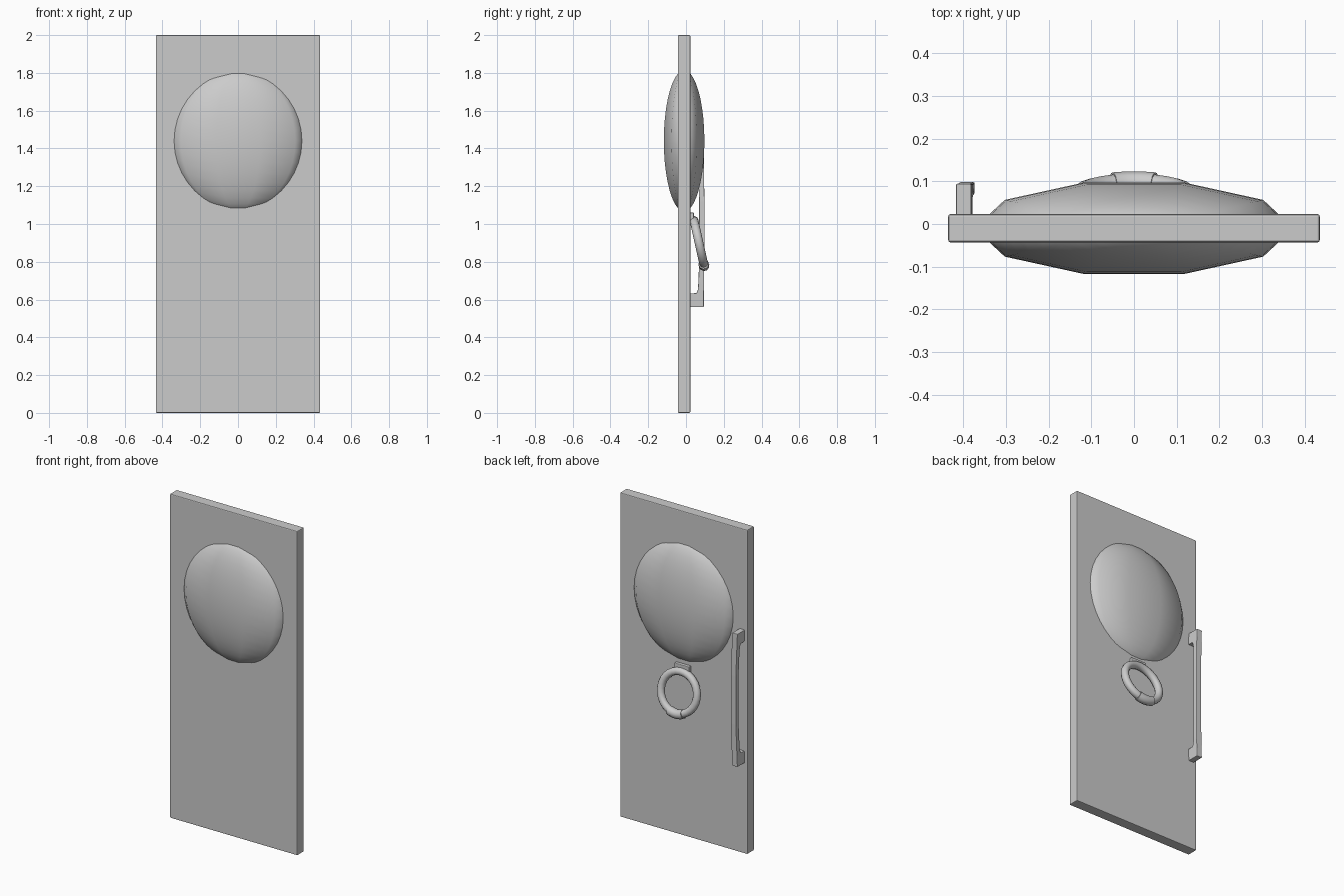
import bpy, bmesh
from math import radians, sin, cos, pi
from mathutils import Matrix

if "Cube" in bpy.data.objects:
    bpy.data.objects.remove(bpy.data.objects["Cube"])


def finish(name, bm, bevel=0.0, smooth=False):
    me = bpy.data.meshes.new(name)
    bmesh.ops.recalc_face_normals(bm, faces=bm.faces)
    bm.to_mesh(me)
    bm.free()
    if smooth:
        for p in me.polygons:
            p.use_smooth = True
    ob = bpy.data.objects.new(name, me)
    bpy.context.collection.objects.link(ob)
    if bevel:
        m = ob.modifiers.new("Bevel", 'BEVEL')
        m.width, m.segments, m.limit_method = bevel, 2, 'ANGLE'
    return ob


def box(name, lo, hi, bevel):
    bm = bmesh.new()
    size = [b - a for a, b in zip(lo, hi)]
    mid = [(a + b) / 2 for a, b in zip(lo, hi)]
    bmesh.ops.create_cube(bm, size=1, matrix=Matrix.Translation(mid) @ Matrix.Diagonal((*size, 1)))
    return finish(name, bm, bevel)


def ring(name, major, minor, a0, a1, n, closed):
    # round bar swept along an arc, hanging tilted away from the door
    cu = bpy.data.curves.new(name, 'CURVE')
    cu.dimensions = '3D'
    cu.bevel_depth, cu.bevel_resolution = minor, 3
    cu.use_fill_caps = not closed
    sp = cu.splines.new('POLY')
    sp.points.add(n - 1)
    for i, p in enumerate(sp.points):
        a = radians(a0 + (a1 - a0) * i / (n if closed else n - 1))
        p.co = (major * cos(a), 0, major * sin(a), 1)
    sp.use_cyclic_u = closed
    sp.use_smooth = True
    ob = bpy.data.objects.new(name, cu)
    ob.location = (0, 0.069, 0.90)
    ob.rotation_euler.x = radians(12.5)
    bpy.context.collection.objects.link(ob)


# door slab
box("door_panel", (-0.435, -0.043, 0), (0.435, 0.023, 2), 0.005)

# domed window: flattened sphere through the slab, ten sides around
bm = bmesh.new()
bmesh.ops.create_uvsphere(
    bm, u_segments=10, v_segments=20, radius=1,
    matrix=Matrix.Translation((0, -0.01, 1.44)) @ Matrix.Diagonal((0.374, 0.113, 0.374, 1))
    @ Matrix.Rotation(pi / 2, 4, 'Z'))
finish("dome_window", bm, smooth=True)

# pull handle: half profile mirrored about mid height, slightly bowed
mid_z, half = 0.97, 0.41
outer = [(0.015, -half), (0.094, -half), (0.095, -0.3), (0.098, -0.15)]
inner = [(0.070, -0.15), (0.066, -0.27), (0.063, -0.318), (0.056, -0.336), (0.015, -0.338)]
mirror = lambda pts: [(y, -z) for y, z in reversed(pts)]
loop = outer + mirror(outer) + mirror(inner)[::1] + inner
bm = bmesh.new()
prof = [bm.verts.new((-0.417, y, mid_z + z)) for y, z in loop]
face = bm.faces.new(prof)
ext = bmesh.ops.extrude_face_region(bm, geom=[face])["geom"]
bmesh.ops.translate(bm, verts=[v for v in ext if isinstance(v, bmesh.types.BMVert)], vec=(0.036, 0, 0))
for v in bm.verts:
    v.co.x += 0.009 * (1 - ((v.co.z - mid_z) / half) ** 2)
bmesh.ops.triangulate(bm, faces=[f for f in bm.faces if len(f.verts) > 4])
finish("pull_handle", bm, 0.003)

# knocker: bracket, ring and thicker striker sleeve
box("knocker_bracket", (-0.05, 0.015, 1.015), (0.05, 0.042, 1.06), 0.004)
ring("knocker_ring", 0.122, 0.023, 0, 360, 28, True)
ring("knocker_sleeve", 0.124, 0.028, 247, 293, 7, False)
